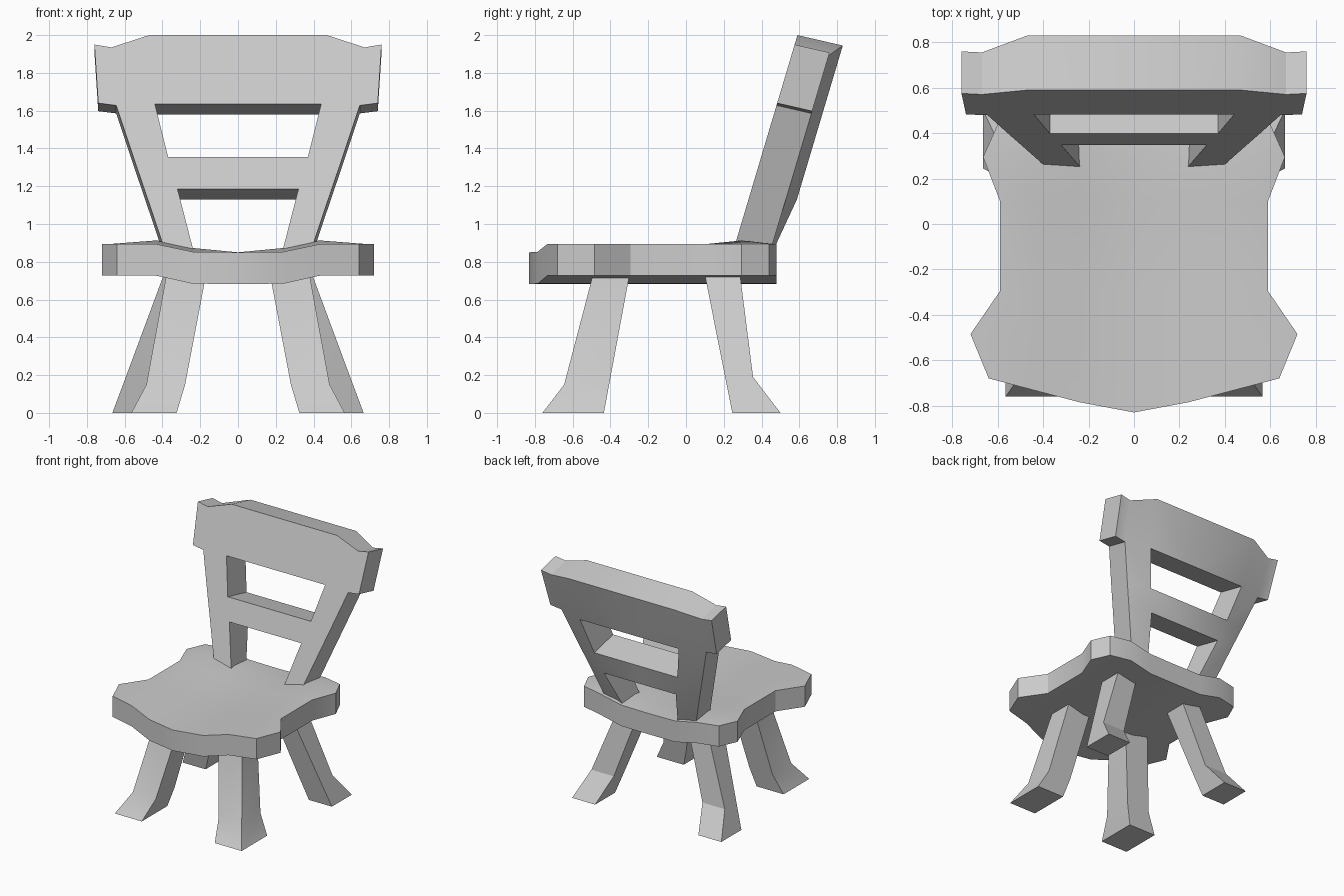
import bpy, bmesh, math

if "Cube" in bpy.data.objects:
    bpy.data.objects.remove(bpy.data.objects["Cube"])


def finish(name, bm):
    """Make an object from a right-hand half and mirror it across x = 0."""
    bmesh.ops.recalc_face_normals(bm, faces=bm.faces)
    mesh = bpy.data.meshes.new(name)
    bm.to_mesh(mesh)
    bm.free()
    ob = bpy.data.objects.new(name, mesh)
    bpy.context.collection.objects.link(ob)
    bpy.ops.object.select_all(action='DESELECT')
    ob.select_set(True)
    bpy.context.view_layer.objects.active = ob
    bpy.ops.object.shade_smooth_by_angle(angle=math.radians(25))
    mod = ob.modifiers.new("Mirror", 'MIRROR')
    mod.use_clip = True
    return ob


def slab(name, near, far, faces):
    """Two matching skins joined by walls, left open along x = 0."""
    bm = bmesh.new()
    a = [bm.verts.new(p) for p in near]
    b = [bm.verts.new(p) for p in far]
    used = {(f[i - 1], f[i]) for f in faces for i in range(len(f))}
    for f in faces:
        bm.faces.new([a[i] for i in f])
        bm.faces.new([b[i] for i in reversed(f)])
    for i, j in used:
        if (j, i) not in used and abs(near[i][0]) + abs(near[j][0]) > 1e-6:
            bm.faces.new((a[j], a[i], b[i], b[j]))
    return finish(name, bm)


def leg(name, sections):
    """Leg through box sections (z, x_in, x_out, y_front, y_back)."""
    bm = bmesh.new()
    rings = [[bm.verts.new((x, y, z)) for x, y in
              ((x0, y0), (x1, y0), (x1, y1), (x0, y1))]
             for z, x0, x1, y0, y1 in sections]
    for lo, hi in zip(rings, rings[1:]):
        for i in range(4):
            bm.faces.new((lo[i - 1], lo[i], hi[i], hi[i - 1]))
    bm.faces.new(rings[0])
    bm.faces.new(rings[-1])
    return finish(name, bm)


# Seat: rows from front to back, dished across the width
cols = [0, 0.24, 0.43]
top_z = [0.85, 0.853, 0.893, 0.895]
low_z = [0.683, 0.684, 0.726, 0.728]
edge = [(0.64, -0.68), (0.72, -0.485), (0.59, -0.295),
        (0.59, 0.10), (0.665, 0.295), (0.60, 0.44)]
top, low = [], []
for r, (ex, ey) in enumerate(edge):
    for c, x in enumerate(cols + [ex]):
        y = ey
        if r == 0:
            y = (-0.83, -0.785, -0.735, ey)[c]
        elif r == 5:
            y = (0.48, 0.48, 0.48, ey)[c]
        bump = 0.02 if r == 4 and c in (1, 2) else 0
        top.append((x, y, top_z[c] + bump))
        low.append((x, y, low_z[c]))
quads = [(4 * r + c, 4 * r + c + 1, 4 * r + c + 5, 4 * r + c + 4)
         for r in range(5) for c in range(3)]
slab("seat", top, low, quads)

# Backrest: half profile (x, z, depth) on a leaning plane
profile = [
    (0, 2.0, .24), (.47, 2.0, .24), (.67, 1.935, .185), (.76, 1.95, .185),
    (.74, 1.64, .185), (.645, 1.628, .185), (.44, 1.635, .24), (0, 1.635, .24),
    (.37, 1.355, .24), (.554, 1.355, .185), (0, 1.355, .24),
    (.32, 1.185, .24), (.496, 1.185, .185), (0, 1.185, .24),
    (.226, .82, .185), (.373, .82, .185),
]
front = [(x, 0.59 - (2 - z) * 0.298, z) for x, z, d in profile]
back = [(x, y + p[2], z - 0.23 * p[2]) for (x, y, z), p in zip(front, profile)]
slab("backrest", front, back, [
    (0, 7, 6, 1), (1, 6, 5, 2), (2, 5, 4, 3),          # top rail and ears
    (6, 8, 9, 5), (8, 11, 12, 9), (11, 14, 15, 12),    # upright
    (10, 13, 11, 8),                                   # middle rail
])

# Legs with flared feet
leg("front_legs", [(0, .325, .565, -.76, -.435),
                   (.15, .28, .485, -.645, -.407),
                   (.78, .16, .37, -.48, -.29)])
leg("rear_legs", [(0, .46, .665, .245, .50),
                  (.19, .395, .594, .207, .355),
                  (.78, .20, .375, .09, .28)])
